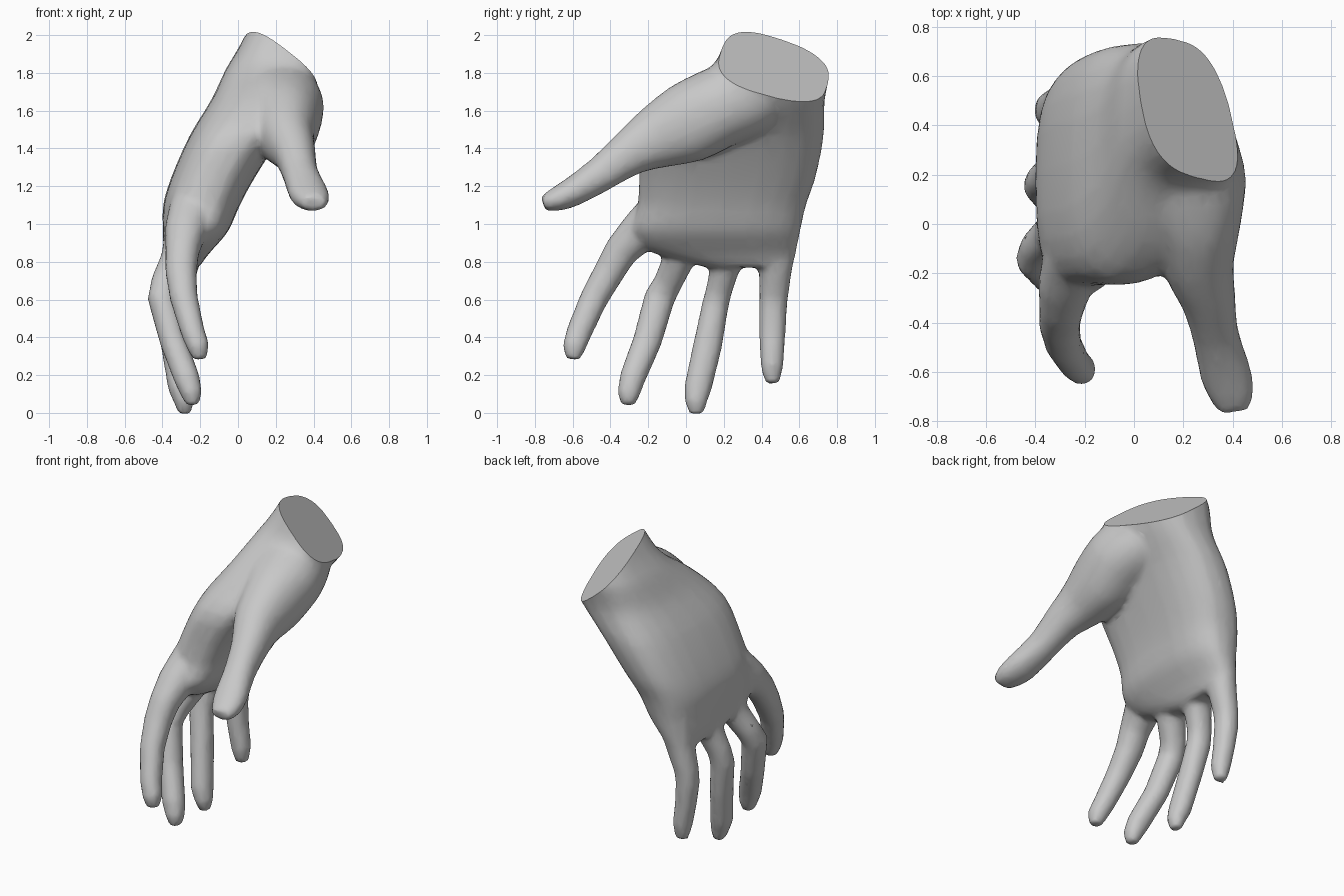
import bpy, bmesh, math
from mathutils import Vector

if "Cube" in bpy.data.objects:
    bpy.data.objects.remove(bpy.data.objects["Cube"])

skin = bpy.data.materials.new("grey_skin")
skin.diffuse_color = (0.58, 0.58, 0.58, 1)
skin.use_nodes = True
skin.node_tree.nodes["Principled BSDF"].inputs["Base Color"].default_value = skin.diffuse_color

bm = bmesh.new()
SIDES = 24


def loft(rings):
    """Closed skin through a list of equal point rings."""
    loops = [[bm.verts.new(p) for p in ring] for ring in rings]
    faces = []
    for a, b in zip(loops, loops[1:]):
        for i in range(SIDES):
            j = (i + 1) % SIDES
            faces.append(bm.faces.new((a[i], a[j], b[j], b[i])))
    faces += [bm.faces.new(loops[0]), bm.faces.new(loops[-1])]
    bmesh.ops.recalc_face_normals(bm, faces=faces)


def outline(power):
    """Unit rounded-box outline."""
    for i in range(SIDES):
        t = 2 * math.pi * i / SIDES
        c, s = math.cos(t), math.sin(t)
        yield (math.copysign(abs(c) ** (2 / power), c),
               math.copysign(abs(s) ** (2 / power), s))


def eased(rows, steps=3):
    """Rows with smooth in-between rows added."""
    out = []
    for k in range(len(rows) - 1):
        p0, p1 = rows[max(k - 1, 0)], rows[k]
        p2, p3 = rows[k + 1], rows[min(k + 2, len(rows) - 1)]
        for s in range(steps):
            t = s / steps
            out.append([b + 0.5 * t * (c - a + t * (2 * a - 5 * b + 4 * c - d
                        + t * (3 * (b - c) + d - a)))
                        for a, b, c, d in zip(p0, p1, p2, p3)])
    return out + [list(rows[-1])]


def limb(path):
    """Tube along (x, y, z, radius across x, other radius)."""
    pts = [Vector(p[:3]) for p in path]
    rings = []
    for k, p in enumerate(pts):
        t = (pts[min(k + 1, len(pts) - 1)] - pts[max(k - 1, 0)]).normalized()
        side = Vector((1, 0, 0))
        side = (side - t * side.dot(t)).normalized()
        other = t.cross(side)
        a, b = path[k][3:]
        rings.append([p + side * a * u + other * b * v for u, v in outline(2.15)])
    loft(rings)


# palm and forearm: level sections (z, centre x, centre y, half x, half y)
palm = [(2.25, .42, .57, .26, .30), (1.95, .262, .49, .25, .293),
        (1.82, .19, .445, .255, .325), (1.66, .125, .325, .265, .41),
        (1.47, -.01, .248, .245, .482), (1.25, -.13, .22, .222, .468),
        (1.10, -.193, .19, .203, .446), (.96, -.225, .16, .172, .445),
        (.85, -.27, .20, .122, .383), (.77, -.285, .34, .078, .225)]
loft([[(x + rx * u, y + ry * v, z) for u, v in outline(2.7)]
      for z, x, y, rx, ry in eased(palm)])

# thumb with the ball of the thumb running into the wrist
limb(eased([(.18, .52, 1.74, .14, .15), (.20, .40, 1.715, .185, .20),
            (.215, .28, 1.66, .215, .215), (.23, .15, 1.605, .227, .215),
            (.25, .0, 1.53, .185, .212), (.26, -.16, 1.455, .147, .168),
            (.30, -.30, 1.375, .112, .122), (.33, -.45, 1.265, .094, .094),
            (.37, -.60, 1.17, .104, .078), (.395, -.69, 1.13, .092, .063),
            (.40, -.757, 1.11, .064, .040)], 2))

# index finger
limb([(-.24, -.12, 1.08, .125, .125), (-.28, -.25, .955, .11, .108),
      (-.295, -.345, .855, .09, .09), (-.302, -.405, .75, .084, .082),
      (-.287, -.485, .61, .074, .075), (-.24, -.565, .43, .064, .068),
      (-.21, -.592, .35, .06, .062), (-.20, -.602, .284, .036, .04)])

# middle finger
limb([(-.28, -.01, .98, .105, .105), (-.325, -.04, .81, .086, .085),
      (-.385, -.095, .69, .077, .076), (-.403, -.14, .61, .076, .082),
      (-.345, -.205, .38, .070, .077), (-.27, -.285, .18, .069, .069),
      (-.245, -.304, .10, .056, .060), (-.24, -.308, .04, .034, .038)])

# ring finger
limb([(-.28, .21, .98, .105, .105), (-.32, .21, .78, .084, .08),
      (-.365, .175, .65, .075, .07), (-.375, .155, .57, .074, .071),
      (-.34, .113, .35, .067, .077), (-.305, .062, .13, .065, .073),
      (-.285, .052, .06, .054, .06), (-.28, .057, -.005, .034, .038)])

# little finger
limb([(-.26, .47, .98, .105, .105), (-.29, .475, .78, .083, .09),
      (-.33, .465, .62, .071, .076), (-.335, .46, .54, .07, .074),
      (-.32, .457, .40, .063, .069), (-.295, .455, .25, .059, .061),
      (-.29, .457, .155, .038, .039)])

mesh = bpy.data.meshes.new("hand")
bm.to_mesh(mesh)
bm.free()
hand = bpy.data.objects.new("hand", mesh)
bpy.context.collection.objects.link(hand)

# blend all parts into one skin
blend = hand.modifiers.new("blend", 'REMESH')
blend.mode = 'VOXEL'
blend.voxel_size = 0.017
relax = hand.modifiers.new("relax", 'SMOOTH')
relax.factor = 0.5
relax.iterations = 8
thin = hand.modifiers.new("thin", 'DECIMATE')
thin.ratio = 0.2
bpy.context.view_layer.update()
deps = bpy.context.evaluated_depsgraph_get()
solid = bpy.data.meshes.new_from_object(hand.evaluated_get(deps))
hand.modifiers.clear()
hand.data = solid

# flat oblique cut at the wrist
bm = bmesh.new()
bm.from_mesh(solid)
bmesh.ops.bisect_plane(bm, geom=bm.verts[:] + bm.edges[:] + bm.faces[:],
                       plane_co=(.195, .489, 1.832), plane_no=(.62, .33, .69),
                       clear_outer=True)
for f in bm.faces:
    f.smooth = True
rim = [e for e in bm.edges if e.is_boundary]
cap = bmesh.ops.holes_fill(bm, edges=rim, sides=0)["faces"]
for f in cap:
    f.smooth = False
for e in rim:
    e.smooth = False
bmesh.ops.recalc_face_normals(bm, faces=bm.faces[:])
for f in bm.faces:
    f.material_index = 0
bm.to_mesh(solid)
bm.free()
solid.materials.clear()
solid.materials.append(skin)
